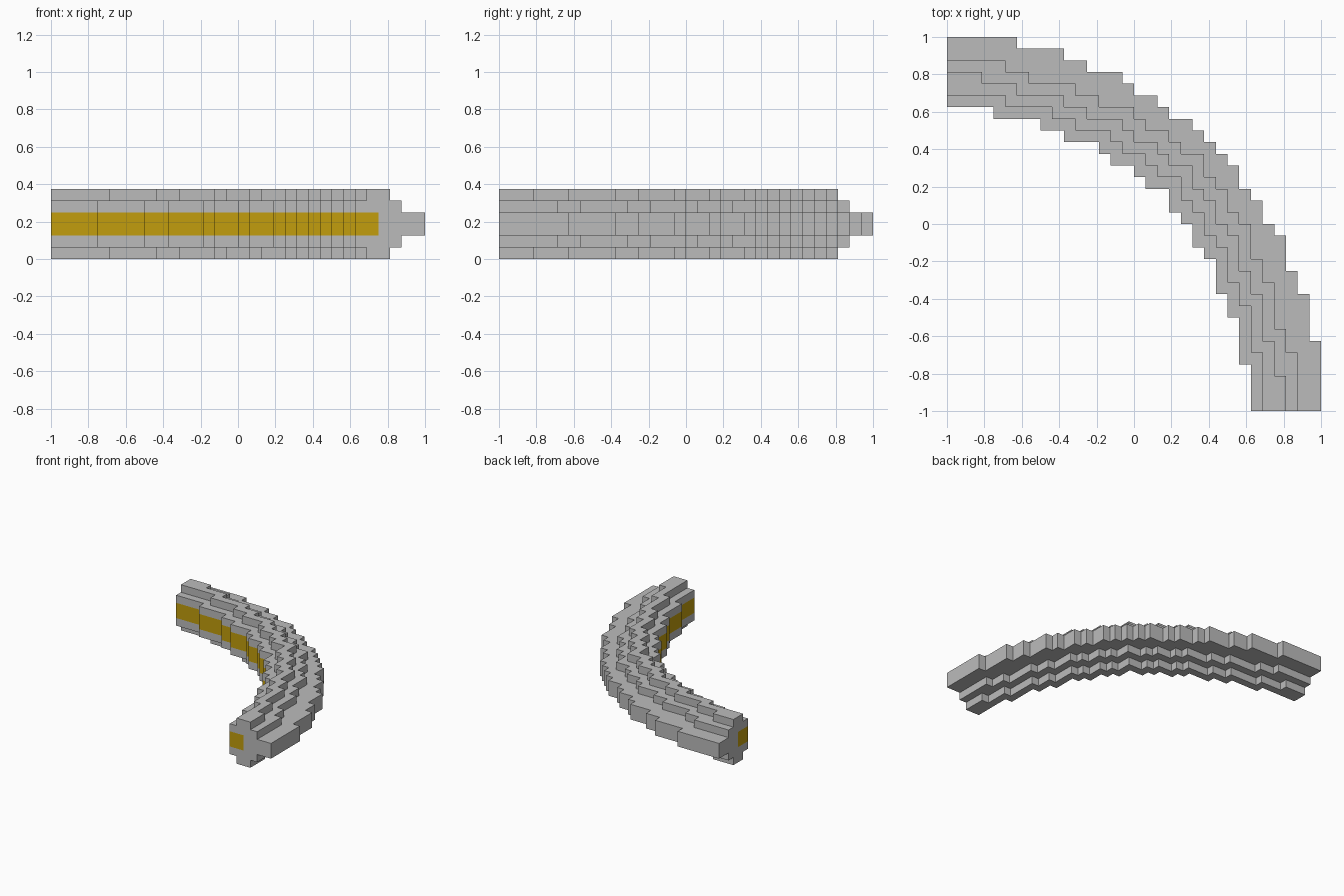
import bpy, bmesh

cube = bpy.data.objects.get("Cube")
if cube:
    bpy.data.objects.remove(cube, do_unlink=True)

U = 1 / 16  # size of one block


def material(name, color):
    m = bpy.data.materials.new(name)
    m.use_nodes = True
    m.diffuse_color = color
    m.node_tree.nodes["Principled BSDF"].inputs["Base Color"].default_value = color
    return m


GREY = material("light grey", (0.5, 0.5, 0.5, 1))
YELLOW = material("amber yellow", (0.54, 0.34, 0.004, 1))


def stair(steps, top):
    """Stepped quarter arc: each run ends at a step, then drops one block.
    The half up to the diagonal is mirrored to give the other half."""
    pts = [(0, top)]
    for i, x in enumerate(steps):
        pts.append((x, top - i))
        if i < len(steps) - 1:
            pts.append((x, top - i - 1))
    return pts + [(y, x) for x, y in reversed(pts[:-1])]


def shifted(k, lead=()):
    """The basic stair moved k blocks outwards, with optional extra first step."""
    return stair(list(lead) + [s + k for s in BASE], 26 + k + len(lead))


BASE = [4, 8, 10, 13, 14, 16, 17, 19]
inner = shifted(0)
rail_inner = shifted(1)
strip_back = shifted(2)
rail_outer = shifted(2, [3])
shelf_outer = shifted(3, [5])
outer = stair([s + 2 for s in BASE] + [22, 23], 32)


def arc_part(name, near, far, z0, z1, mat):
    """Solid between two stepped arcs, from layer z0 to layer z1."""
    bm = bmesh.new()
    verts = [bm.verts.new((x * U - 1, y * U - 1, z0 * U))
             for x, y in near + far[::-1]]
    face = bm.faces.new(verts)
    res = bmesh.ops.extrude_face_region(bm, geom=[face], use_keep_orig=True)
    up = [v for v in res["geom"] if isinstance(v, bmesh.types.BMVert)]
    bmesh.ops.translate(bm, verts=up, vec=(0, 0, (z1 - z0) * U))
    bmesh.ops.recalc_face_normals(bm, faces=bm.faces)
    mesh = bpy.data.meshes.new(name)
    bm.to_mesh(mesh)
    bm.free()
    mesh.materials.append(mat)
    bpy.context.collection.objects.link(bpy.data.objects.new(name, mesh))


# Middle: amber strip on the inside of the bend, grey body behind it
arc_part("inner_strip", inner, strip_back, 2, 4, YELLOW)
arc_part("middle_body", strip_back, outer, 2, 4, GREY)

# Matching shelves and narrow rails below and above
for side, shelf_z, rail_z in (("lower", 1, 0), ("upper", 4, 5)):
    arc_part(side + "_shelf", inner, shelf_outer, shelf_z, shelf_z + 1, GREY)
    arc_part(side + "_rail", rail_inner, rail_outer, rail_z, rail_z + 1, GREY)
